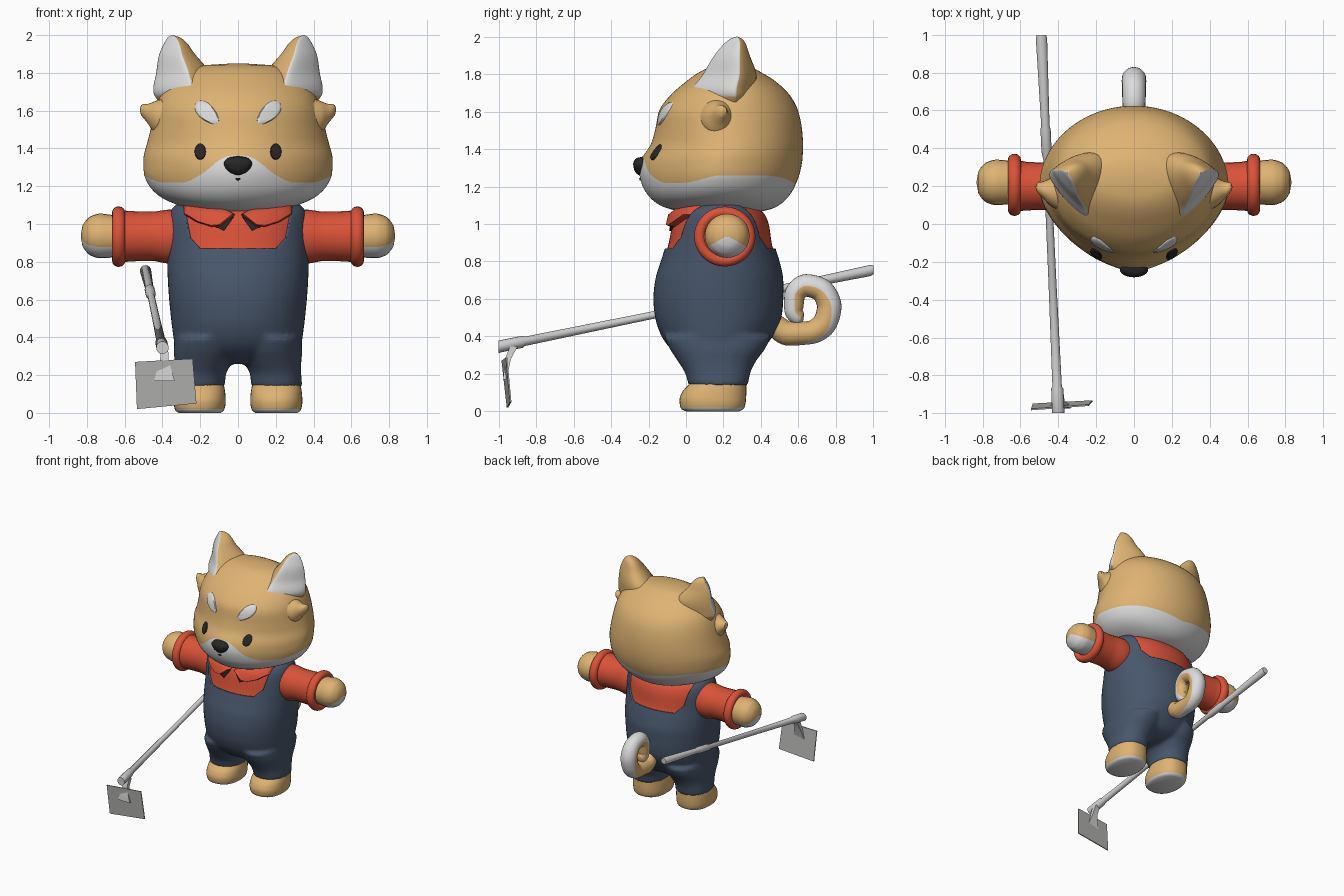
import bpy, bmesh, math
from mathutils import Vector

cube = bpy.data.objects.get("Cube")
if cube:
    bpy.data.objects.remove(cube, do_unlink=True)

MATS = {}
for mat_name, rgb in {"tan fur": (0.73, 0.45, 0.17), "white fur": (0.72, 0.72, 0.72),
                      "red cloth": (0.70, 0.085, 0.04), "blue denim": (0.065, 0.095, 0.15),
                      "black": (0.02, 0.02, 0.02), "pale handle": (0.62, 0.62, 0.62),
                      "grey metal": (0.47, 0.47, 0.46)}.items():
    m = bpy.data.materials.new(mat_name)
    m.use_nodes = True
    m.diffuse_color = (*rgb, 1)
    m.node_tree.nodes["Principled BSDF"].inputs["Base Color"].default_value = (*rgb, 1)
    MATS[mat_name] = m
SIDES = (("left", 1), ("right", -1))
TAU = math.tau


def interp(keys, t):
    """Smooth overshoot-free interpolation of rows (t, a, b, ...)."""
    k = max(i for i in range(len(keys) - 1) if i == 0 or keys[i][0] <= t)
    h = keys[k + 1][0] - keys[k][0]
    u = min(max((t - keys[k][0]) / h, 0), 1)
    out = []
    for c in range(1, len(keys[0])):
        def slope(i):
            return (keys[i + 1][c] - keys[i][c]) / (keys[i + 1][0] - keys[i][0])

        def tangent(i):
            if i == 0 or i == len(keys) - 1:
                return slope(min(i, len(keys) - 2))
            a, b = slope(i - 1), slope(i)
            return 0 if a * b <= 0 else 2 * a * b / (a + b)
        a, b = keys[k][c], keys[k + 1][c]
        s = u * u * (3 - 2 * u)
        out.append(a + (b - a) * s + h * u * (1 - u) * (tangent(k) * (1 - u) - tangent(k + 1) * u))
    return out


def spread(a, b, n):
    return [a + (b - a) * i / n for i in range(n + 1)]


def smooth(ob, angle=40):
    bpy.ops.object.select_all(action="DESELECT")
    ob.select_set(True)
    bpy.context.view_layer.objects.active = ob
    bpy.ops.object.shade_smooth_by_angle(angle=math.radians(angle))


def skin(name, rows, mats, rule=lambda i, j: 0):
    """Closed skin over a list of equal rings; rule picks the colour slot."""
    bm = bmesh.new()
    vs = [[bm.verts.new(p) for p in row] for row in rows]
    n = len(rows[0])
    for i in range(len(rows) - 1):
        for j in range(n):
            q = (j + 1) % n
            f = bm.faces.new((vs[i][j], vs[i][q], vs[i + 1][q], vs[i + 1][j]))
            f.material_index = rule(i, j)
    bm.faces.new(vs[0][::-1]).material_index = rule(0, 0)
    bm.faces.new(vs[-1]).material_index = rule(len(rows) - 2, 0)
    bmesh.ops.recalc_face_normals(bm, faces=bm.faces)
    me = bpy.data.meshes.new(name)
    bm.to_mesh(me)
    bm.free()
    ob = bpy.data.objects.new(name, me)
    bpy.context.collection.objects.link(ob)
    for mat in mats:
        me.materials.append(MATS[mat])
    smooth(ob)
    return ob


def section(phi, z, w, yf, yb, p=2.0, pb=2.0, cx=0):
    """Point on a horizontal superellipse; phi = 0 is the front."""
    s, c = math.sin(phi), math.cos(phi)
    e = 2 / (p if c > 0 else pb)
    mid, half = (yf + yb) / 2, (yb - yf) / 2
    return (cx + w * math.copysign(abs(s) ** e, s), mid - half * math.copysign(abs(c) ** e, c), z)


def tower(name, keys, mats, steps=24, p=2.0, cx=0, rule=lambda i, j: 0, n=48):
    rows = []
    for z in spread(keys[0][0], keys[-1][0], steps):
        w, yf, yb, *off = interp(keys, z)
        rows.append([section(TAU * j / n, z, w, yf, yb, p, p, cx * off[0] if off else cx) for j in range(n)])
    return skin(name, rows, mats, rule)


def tube_x(name, keys, s, mats, rule=lambda i, j: 0, n=24):
    """Rings (x, cy, cz, ry, rz) along the side axis."""
    rows = [[(s * x, cy + ry * math.cos(TAU * j / n), cz + rz * math.sin(TAU * j / n)) for j in range(n)]
            for x, cy, cz, ry, rz in keys]
    return skin(name, rows, mats, rule)


def resample(keys, steps):
    return [(t, *interp(keys, t)) for t in spread(keys[0][0], keys[-1][0], steps)]


def front_y(keys, x, z):
    w, yf, yb, *p = interp(keys, z)
    p = p[0] if p else 2.1
    return (yf + yb) / 2 - (yb - yf) / 2 * max(0, 1 - min(1, abs(x) / w) ** p) ** (1 / p)


def patch(name, outline, keys, lift, mat):
    """Thin raised plate that follows the front of a body."""
    mx = sum(x for x, z in outline) / len(outline)
    mz = sum(z for x, z in outline) / len(outline)
    rows = []
    for k, up in ((1, -0.01), (0.98, lift * 0.5), (0.88, lift), (0.6, lift), (0.3, lift), (0.03, lift)):
        ring = [(mx + (x - mx) * k, mz + (z - mz) * k) for x, z in outline]
        rows.append([(x, front_y(keys, x, z) - up, z) for x, z in ring])
    return skin(name, rows, [mat])


def oval(cx, cz, a, b, turn=0, egg=0, s=1, n=28):
    pts = []
    for j in range(n):
        t = TAU * j / n
        u, v = a * math.cos(t), b * math.sin(t) * (1 + egg * math.cos(t))
        pts.append((s * (cx + u * math.cos(turn) - v * math.sin(turn)), cz + u * math.sin(turn) + v * math.cos(turn)))
    return pts


# Head: one ring follows the edge of the white chin
HEAD = [(1.05, .02, .17, .21, 2), (1.06, .16, .02, .36, 2), (1.09, .29, -.12, .48, 1.9),
        (1.15, .42, -.2, .55, 1.75), (1.21, .475, -.235, .585, 1.65), (1.28, .5, -.25, .61, 1.6),
        (1.35, .5, -.235, .622, 1.65), (1.42, .483, -.19, .625, 1.75), (1.5, .463, -.165, .62, 1.9),
        (1.6, .44, -.145, .6, 2), (1.68, .41, -.09, .56, 2), (1.76, .345, 0, .48, 2),
        (1.81, .27, .07, .4, 2), (1.84, .18, .14, .34, 2), (1.85, .03, .22, .27, 2)]
CHIN = [(0, 1.365), (.15, 1.36), (.28, 1.335), (.38, 1.3), (.5, 1.26), (.72, 1.22), (1, 1.22),
        (1.57, 1.26), (2.1, 1.26), (3.15, 1.2)]
LOW, HIGH, COLS = 14, 28, 80
head_rows = []
for i in range(LOW + HIGH + 1):
    row = []
    for j in range(COLS):
        phi = TAU * j / COLS
        edge = interp(CHIN, min(phi, TAU - phi))[0]
        if i <= LOW:
            z = 1.05 + (edge - 1.05) * (i / LOW) ** 1.6
        else:
            z = 1.85 - (1.85 - edge) * (1 - (i - LOW) / HIGH) ** 1.6
        row.append(section(phi, z, *interp(HEAD, z)))
    head_rows.append(row)
skin("head", head_rows, ["white fur", "tan fur"], lambda i, j: int(i >= LOW))

# Nose and mouth
tower("nose", [(1.257, .01, -.245, -.225), (1.27, .04, -.265, -.2), (1.295, .065, -.278, -.2),
               (1.32, .075, -.282, -.2), (1.345, .06, -.272, -.2), (1.357, .03, -.25, -.2),
               (1.36, .005, -.23, -.21)], ["black"], 16, n=24)
patch("mouth", oval(0, 1.238, .014, .007), HEAD, .005, "black")

# Ears: flat white face outward, rounded tan back
EAR = [(1.62, .31, .17, .13, .2), (1.7, .34, .15, .16, .29), (1.8, .345, .19, .13, .24),
       (1.9, .355, .22, .09, .15), (1.97, .35, .25, .05, .08), (1.992, .35, .262, .025, .04),
       (2.0, .35, .27, .004, .006)]
ear_levels = resample(EAR, 38)
wide, out = Vector((.66, .75, 0)), Vector((.75, -.66, 0))
TUFT = [(.38, .17, 1.56, .11, .11), (.44, .17, 1.565, .075, .085), (.48, .18, 1.585, .045, .05),
        (.505, .19, 1.6, .03, .034), (.517, .195, 1.604, .017, .02), (.52, .195, 1.605, .003, .003)]
for side, s in SIDES:
    rows = []
    for z, cx, cy, hw, depth in ear_levels:
        row = []
        for j in range(32):
            c, d = math.cos(TAU * j / 32), math.sin(TAU * j / 32)
            p = Vector((cx, cy, z)) + wide * (c * hw) + out * (d * (hw * .2 if d > 0 else depth))
            row.append((s * p.x, p.y, p.z))
        rows.append(row)
    skin(side + "_ear", rows, ["tan fur", "white fur"], lambda i, j: int(j < 16 and ear_levels[i][0] > 1.675))
    tube_x(side + "_cheek_tuft", resample(TUFT, 20), s, ["tan fur"])
    patch(side + "_eye", oval(.2, 1.383, .03, .043, s=s), HEAD, .009, "black")
    patch(side + "_brow", oval(.163, 1.588, .08, .042, math.radians(44), .2, s), HEAD, .009, "white fur")

# Overalls: torso and legs fused, then neck openings cut front and back
TORSO = [(.26, .15, .05, .28), (.3, .28, -.04, .38), (.36, .335, -.105, .435), (.42, .345, -.14, .475),
         (.5, .355, -.165, .51), (.6, .365, -.175, .52), (.7, .372, -.165, .52), (.8, .375, -.135, .5),
         (.9, .375, -.105, .47), (1.0, .37, -.085, .455), (1.06, .36, -.06, .43), (1.1, .335, 0, .38),
         (1.125, .25, .08, .3)]
LEG = [(.135, .135, .015, .33, .205), (.2, .135, -.003, .342, .2), (.27, .152, -.045, .375, .183),
       (.33, .168, -.085, .42, .172), (.4, .165, -.12, .455, .17)]
overalls = tower("overalls", TORSO, ["blue denim"], 40, 2.1)
legs = [tower(side + "_leg", LEG, ["blue denim"], 14, 2.2, s) for side, s in SIDES]
smooth(overalls)
for leg in legs:
    leg.select_set(True)
bpy.ops.object.join()
fuse = overalls.modifiers.new("fuse", "REMESH")
fuse.mode, fuse.voxel_size = "VOXEL", .013
relax = overalls.modifiers.new("relax", "SMOOTH")
relax.factor, relax.iterations = .5, 8
for mod in ("fuse", "relax"):
    bpy.ops.object.modifier_apply(modifier=mod)
planes = [(Vector((0, 0, .87)), Vector((0, 0, -1)))]
for s in (1, -1):
    planes.append((Vector((s * .245, 0, .87)), Vector((s, 0, -.2))))
    planes.append((Vector((s * .2, 0, .87)), Vector((s, 0, -1))))
bm = bmesh.new()
bm.from_mesh(overalls.data)
for co, no in planes:
    bmesh.ops.bisect_plane(bm, geom=bm.verts[:] + bm.edges[:] + bm.faces[:], plane_co=co, plane_no=no)
gone = [f for f in bm.faces if all((f.calc_center_median() - co).dot(no) < 0 for co, no in planes)]
bmesh.ops.delete(bm, geom=gone, context="FACES")
bm.to_mesh(overalls.data)
bm.free()
cloth = overalls.modifiers.new("cloth", "SOLIDIFY")
cloth.thickness, cloth.offset = .02, -1
smooth(overalls)

# Shirt under the straps, with a split collar
SHIRT = [(z - .006, w - .012, yf + .012, yb - .012) for z, w, yf, yb in TORSO if z > .65]
tower("shirt", SHIRT, ["red cloth"], 24, 2.1)
for side, s in SIDES:
    flap = [(.015, 1.05), (.08, 1.09), (.2, 1.1), (.29, 1.1), (.285, 1.05), (.22, 1.01), (.14, .985), (.09, .99)]
    patch(side + "_collar", [(s * x, z) for x, z in flap], TORSO, .03, "red cloth")
    patch(side + "_collar_gap", [(s * x, z) for x, z in ((.02, 1.04), (.13, .99), (.075, .963))],
          TORSO, .002, "black")

# Arms and feet
SLEEVE = [(.28, .2, .935, .13, .13), (.36, .2, .933, .135, .143), (.46, .2, .935, .125, .13),
          (.56, .2, .935, .128, .133), (.64, .205, .935, .14, .14)]
HAND = [(.58, .215, .935, .1, .1), (.66, .22, .935, .115, .112), (.73, .22, .937, .12, .118),
        (.78, .22, .937, .106, .104), (.81, .22, .937, .078, .076), (.827, .22, .937, .045, .044),
        (.832, .22, .937, .006, .006)]
FOOT = [(0, .112, 0, .285), (.015, .13, -.028, .31), (.06, .138, -.035, .32), (.1, .136, -.022, .322),
        (.15, .128, .02, .322), (.18, .12, .04, .31)]
for side, s in SIDES:
    tube_x(side + "_sleeve", resample(SLEEVE, 16), s, ["red cloth"])
    cuff = [(.632 + .034 * math.cos(a), .207, .933, .134 + .03 * math.sin(a), .13 + .03 * math.sin(a))
            for a in spread(math.pi * 1.1, -.9, 14)]
    tube_x(side + "_cuff", cuff, s, ["red cloth"], n=36)
    tube_x(side + "_hand", resample(HAND, 30), s, ["tan fur", "white fur"], lambda i, j: int(14 <= j < 22))
    tower(side + "_foot", FOOT, ["tan fur", "white fur"], 18, 2.3, s * .203, lambda i, j: int(i < 2), 36)

# Curled tail: the white outer band widens toward the tip
TAIL = [(0, .46, .47, .06, .2), (1, .55, .415, .065, .3), (2, .66, .42, .062, .7), (3, .74, .47, .065, 1.1),
        (4, .765, .56, .065, 1.4), (5, .72, .65, .062, 1.6), (6, .64, .672, .06, 1.6), (7, .58, .62, .055, 1.6),
        (8, .575, .54, .05, 1.7), (9, .61, .49, .035, 1.8), (9.4, .625, .482, .005, 1.8)]
tail_rows = []
for t in spread(0, 9.4, 60):
    y, z, r, band = interp(TAIL, t)
    y0, z0 = interp(TAIL, max(t - .3, 0))[:2]
    y1, z1 = interp(TAIL, min(t + .3, 9.4))[:2]
    normal = Vector((0, z1 - z0, y0 - y1)).normalized()
    angles = spread(-band, band, 12)[:-1] + spread(band, TAU - band, 12)[:-1]
    tail_rows.append([Vector((0, y, z)) + r * (normal * math.cos(a) + Vector((1, 0, 0)) * math.sin(a))
                      for a in angles])
skin("tail", tail_rows, ["white fur", "tan fur"], lambda i, j: int(j >= 12))

# Garden hoe: turned handle, socket, neck and blade
handle_rows = []
for y, r in ((1, .024), (.985, .03), (.52, .022), (.5, .027), (.38, .027), (.34, .019), (-.3, .021),
             (-.86, .025), (-.87, .032), (-1, .033)):
    x, z = -.445 - .045 * y, .55 + .205 * y
    handle_rows.append([(x + r * math.cos(TAU * j / 16), y, z + r * math.sin(TAU * j / 16)) for j in range(16)])
skin("hoe_handle", handle_rows, ["pale handle"])
neck_rows = [[(-.39 + a * w, y + b * d, z) for a, b in ((-1, -1), (1, -1), (1, 1), (-1, 1))]
             for w, y, d, z in ((.02, -.92, .02, .345), (.022, -.95, .016, .28), (.055, -.968, .008, .17))]
skin("hoe_neck", neck_rows, ["pale handle"])
blade_rows = [[(xl, yl, zl), (xr, yr, zr), (xr, yr + .008, zr), (xl, yl + .008, zl)]
              for xl, yl, zl, xr, yr, zr in ((-.545, -.985, .27, -.24, -.962, .287),
                                             (-.535, -.957, .02, -.22, -.94, .05))]
skin("hoe_blade", blade_rows, ["grey metal"])
